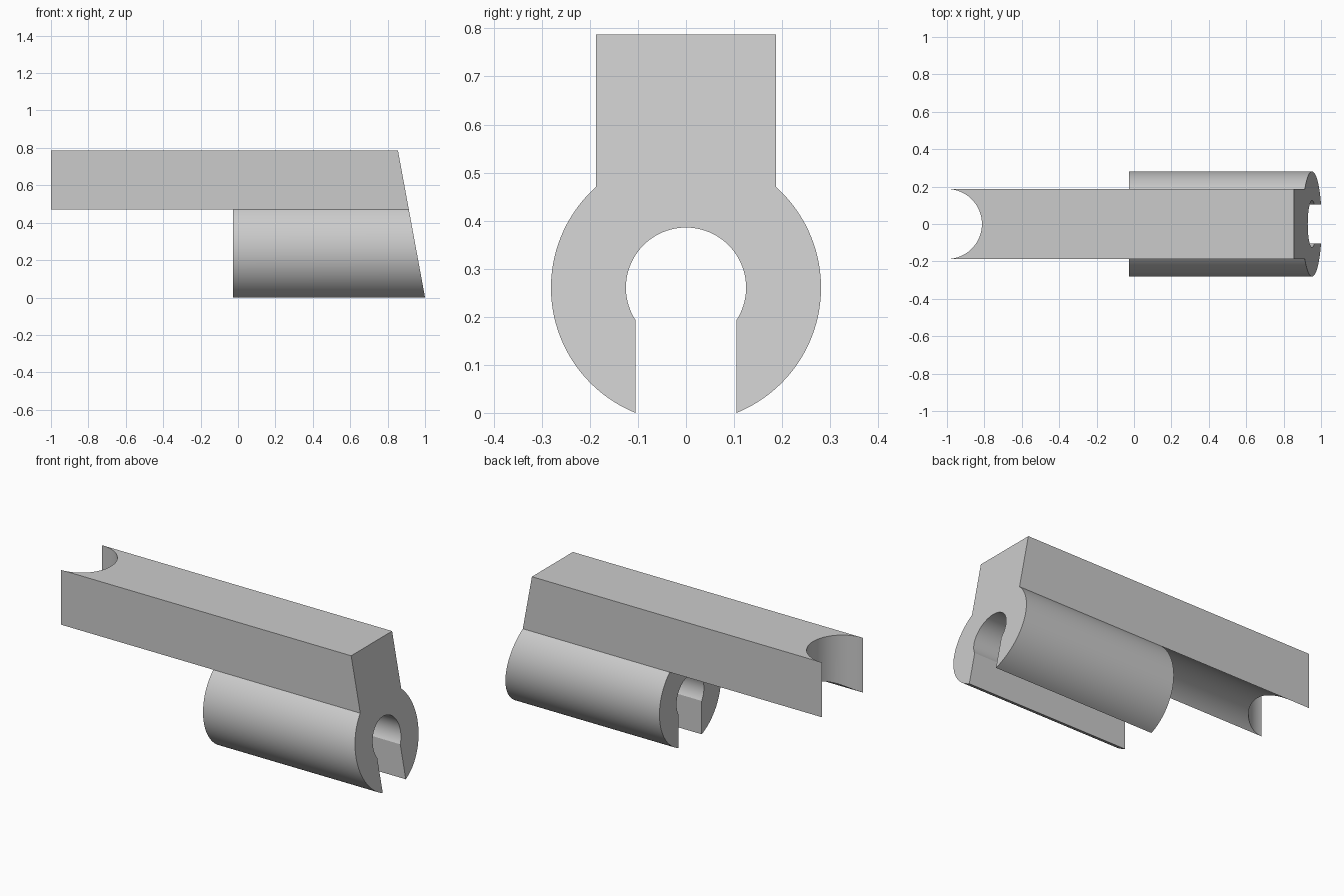
import bpy, bmesh, math

if "Cube" in bpy.data.objects:
    bpy.data.objects.remove(bpy.data.objects["Cube"])

R, HOLE = 0.281, 0.125          # clip outer and bore radii
HALF, SLOT = 0.187, 0.105       # bar half width, slot half width
TOP, X_CLIP = 0.787, -0.027     # bar top, where the clip begins
CZ = math.sqrt(R * R - SLOT * SLOT)   # bore axis height


def slant(z):
    """Sloped front end."""
    return 1.0 - 0.145 * z / TOP


def notch(y):
    """Half-round notch at the far end."""
    return -1.0 + math.sqrt(max(0.0, HALF * HALF - y * y))


def arc(r, a0, a1, n):
    """Arc about the bore axis, angle measured from +y towards +z."""
    return [(r * math.cos(a0 + (a1 - a0) * i / n),
             CZ + r * math.sin(a0 + (a1 - a0) * i / n)) for i in range(n + 1)]


# Cross-section pieces (y, z)
seat = math.acos(HALF / R)
lip = -math.acos(SLOT / R)
bore = -math.acos(SLOT / HOLE)
right = arc(R, lip, seat, 40)                    # right lip up to the bar
left = [(-y, z) for y, z in reversed(right)]     # bar down to the left lip
inner = arc(HOLE, math.pi - bore, bore, 64)      # bore, left to right
lower = right[::-1] + inner[::-1] + left[::-1]   # whole clip outline below the bar
ys = [HALF * math.cos(math.pi * i / 48) for i in range(49)]
saddle = [(y, CZ + math.sqrt(R * R - y * y)) for y in ys]   # bar's hollow underside

bm = bmesh.new()


def face(points):
    bm.faces.new([bm.verts.new(p) for p in points])


# Clip walls, bore and slot
for (y0, z0), (y1, z1) in zip(lower, lower[1:]):
    face([(X_CLIP, y0, z0), (X_CLIP, y1, z1), (slant(z1), y1, z1), (slant(z0), y0, z0)])
# Clip back end and sloped front end
face([(X_CLIP, y, z) for y, z in lower + saddle[::-1][1:-1]])
face([(slant(z), y, z) for y, z in lower + [(-HALF, TOP), (HALF, TOP)]])
# Hollow underside and notch wall of the bar
for (y0, z0), (y1, z1) in zip(saddle, saddle[1:]):
    n0, n1 = notch(y0), notch(y1)
    face([(n0, y0, z0), (n1, y1, z1), (X_CLIP, y1, z1), (X_CLIP, y0, z0)])
    face([(n0, y0, z0), (n1, y1, z1), (n1, y1, TOP), (n0, y0, TOP)])
# Bar top and sides
face([(notch(y), y, TOP) for y in ys] + [(slant(TOP), -HALF, TOP), (slant(TOP), HALF, TOP)])
zs = saddle[0][1]
for y in (-HALF, HALF):
    face([(-1, y, zs), (X_CLIP, y, zs), (slant(zs), y, zs), (slant(TOP), y, TOP), (-1, y, TOP)])

bmesh.ops.remove_doubles(bm, verts=bm.verts, dist=1e-5)
bmesh.ops.recalc_face_normals(bm, faces=bm.faces)
mesh = bpy.data.meshes.new("clip_bar")
bm.to_mesh(mesh)
bm.free()

grey = bpy.data.materials.new("light grey")
grey.diffuse_color = (0.6, 0.6, 0.6, 1)
grey.use_nodes = True
grey.node_tree.nodes["Principled BSDF"].inputs["Base Color"].default_value = grey.diffuse_color
mesh.materials.append(grey)
obj = bpy.data.objects.new("clip_bar", mesh)
bpy.context.collection.objects.link(obj)
bpy.context.view_layer.objects.active = obj
obj.select_set(True)
bpy.ops.object.shade_smooth_by_angle(angle=math.radians(20))
